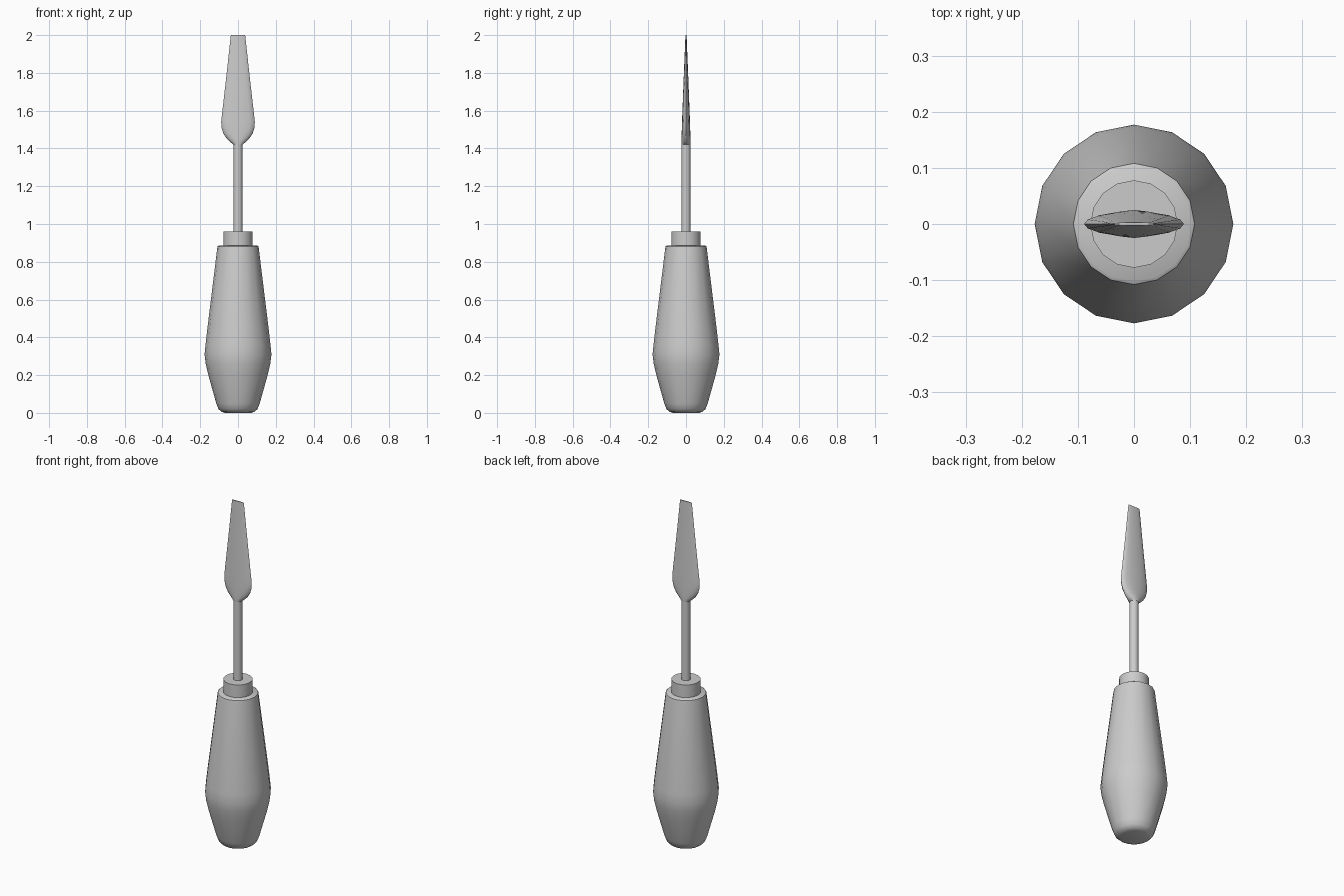
import bpy
import bmesh
from math import cos, sin, pi, radians

SIDES = 16

cube = bpy.data.objects.get("Cube")
if cube:
    bpy.data.objects.remove(cube, do_unlink=True)

grey = bpy.data.materials.new("plain grey")
grey.use_nodes = True
colour = (0.6, 0.6, 0.6, 1)
grey.diffuse_color = colour
grey.node_tree.nodes["Principled BSDF"].inputs["Base Color"].default_value = colour


def loft(name, rings, angle=35):
    """Skin a stack of elliptical rings (z, half width, half depth) with capped ends."""
    bm = bmesh.new()
    loops = []
    for z, rx, ry in rings:
        loops.append([bm.verts.new((rx * cos(2 * pi * i / SIDES),
                                    ry * sin(2 * pi * i / SIDES), z))
                      for i in range(SIDES)])
    for low, high in zip(loops, loops[1:]):
        for i in range(SIDES):
            j = (i + 1) % SIDES
            bm.faces.new((low[i], low[j], high[j], high[i]))
    bm.faces.new(loops[0][::-1])
    bm.faces.new(loops[-1])
    mesh = bpy.data.meshes.new(name)
    bm.to_mesh(mesh)
    bm.free()
    mesh.materials.append(grey)
    obj = bpy.data.objects.new(name, mesh)
    bpy.context.collection.objects.link(obj)
    bpy.ops.object.select_all(action="DESELECT")
    obj.select_set(True)
    bpy.context.view_layer.objects.active = obj
    bpy.ops.object.shade_smooth_by_angle(angle=radians(angle))
    return obj


def turned(name, profile, angle=35):
    """Round part from (z, radius) pairs."""
    return loft(name, [(z, r, r) for z, r in profile], angle)


# Swelling grip with rounded butt and shoulder
turned("handle", [(0, 0.07), (0.006, 0.088), (0.02, 0.103), (0.05, 0.115),
                  (0.2, 0.157), (0.26, 0.171), (0.31, 0.177), (0.36, 0.172),
                  (0.44, 0.163), (0.872, 0.11), (0.882, 0.108), (0.886, 0.102)])

# Collar and metal rod
turned("ferrule", [(0.88, 0.078), (0.96, 0.078)])
turned("shaft", [(0.95, 0.024), (1.43, 0.024)])

# Leaf-shaped blade, thinning towards a square tip
loft("blade", [(1.42, 0.024, 0.025), (1.435, 0.042, 0.025), (1.455, 0.062, 0.024),
               (1.48, 0.078, 0.023), (1.51, 0.087, 0.022), (1.54, 0.089, 0.021),
               (1.57, 0.086, 0.02), (1.78, 0.062, 0.012), (2.0, 0.038, 0.003)], 50)
